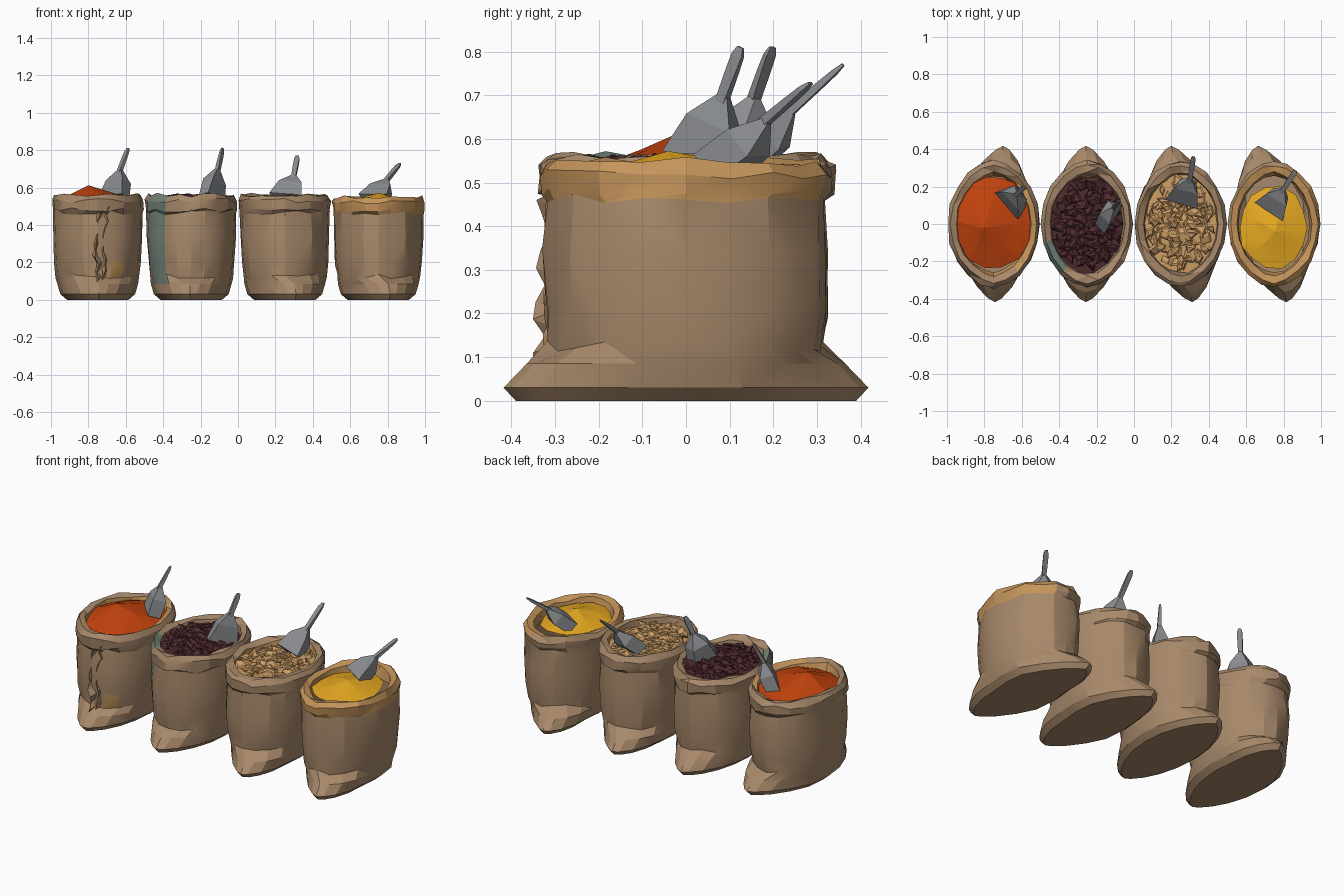
import bpy, bmesh, math, random
from mathutils import Vector, Matrix, Euler

random.seed(7)
if "Cube" in bpy.data.objects:
    bpy.data.objects.remove(bpy.data.objects["Cube"])


def material(name, rgb):
    m = bpy.data.materials.new(name)
    m.use_nodes = True
    m.diffuse_color = (*rgb, 1)
    bsdf = m.node_tree.nodes["Principled BSDF"]
    bsdf.inputs["Base Color"].default_value = (*rgb, 1)
    bsdf.inputs["Roughness"].default_value = 0.8
    return m


kraft = material("kraft paper", (0.39, 0.25, 0.145))
stain = material("spice stained paper", (0.56, 0.30, 0.105))
teal = material("faded teal print", (0.17, 0.23, 0.185))
orange = material("orange powder", (0.54, 0.055, 0.004))
maroon = material("dark dried petals", (0.08, 0.024, 0.028))
tan = material("pale dried flakes", (0.62, 0.35, 0.135))
yellow = material("yellow powder", (0.82, 0.41, 0.016))
steel = material("grey metal", (0.26, 0.27, 0.285))


def finish(bm, name, mats, angle=28, recalc=True):
    if recalc:
        bmesh.ops.recalc_face_normals(bm, faces=bm.faces)
    me = bpy.data.meshes.new(name)
    bm.to_mesh(me)
    bm.free()
    for m in mats:
        me.materials.append(m)
    if angle:
        me.polygons.foreach_set("use_smooth", [True] * len(me.polygons))
        me.set_sharp_from_angle(angle=math.radians(angle))
    ob = bpy.data.objects.new(name, me)
    bpy.context.collection.objects.link(ob)
    return ob


def loft(bm, rings, closed=True):
    """Bridge rows of points with quads and return the vertex rows."""
    rows = [[bm.verts.new(p) for p in r] for r in rings]
    n = len(rows[0])
    for a, b in zip(rows, rows[1:]):
        for i in range(n if closed else n - 1):
            j = (i + 1) % n
            bm.faces.new((a[i], a[j], b[j], b[i]))
    return rows


def outline(a, b, z, point, n=20):
    """Oval in plan; point = 1 is an ellipse, 2 is a lens pointed front and back."""
    pts = []
    for i in range(n):
        t = math.tau * i / n
        c, s = math.cos(t), math.sin(t)
        pts.append(Vector((a * math.copysign(abs(c) ** point, c), b * s, z)))
    return pts


# Sack section from the floor to the folded rim: half width, half depth, height, pointedness
SECTION = [
    (0.165, 0.39, 0.0, 1.4), (0.2, 0.418, 0.03, 1.45), (0.216, 0.365, 0.085, 1.2),
    (0.224, 0.316, 0.125, 1.0), (0.233, 0.323, 0.20, 0.95), (0.243, 0.327, 0.34, 0.95),
    (0.243, 0.318, 0.465, 1.0), (0.246, 0.338, 0.48, 1.1), (0.249, 0.342, 0.53, 1.1),
    (0.234, 0.318, 0.56, 1.15), (0.203, 0.28, 0.549, 1.15), (0.192, 0.262, 0.49, 1.1),
]


def sack(name, cx, front_tip, back_tip, rule, rim_drop=0.0):
    bm = bmesh.new()
    rings = []
    for k, (a, b, z, p) in enumerate(SECTION):
        ring = outline(a, b, z, p)
        for v in ring:
            # the low corners lean sideways, the paper is crumpled
            if k < 3:
                lean = max(0, abs(v.y) / 0.41 - 0.3)
                v.x += lean * (front_tip if v.y < 0 else back_tip)
            else:
                f = 1 + random.uniform(-0.03, 0.008)
                v.x *= f
                v.y *= f
                v.z += random.uniform(-0.012, 0.012)
                if k > 7:
                    v.z -= rim_drop
        rings.append(ring)
    rows = loft(bm, rings)
    bm.faces.new(rows[0][::-1])
    bm.normal_update()
    side = [f for f in bm.faces if len(f.verts) == 4]
    n = len(rows[0])
    for i, f in enumerate(side):
        f.material_index = rule(i // n, f.calc_center_median())
    bmesh.ops.triangulate(bm, faces=[f for f in side if random.random() < 0.6])
    ob = finish(bm, name, [kraft, stain, teal], 20, recalc=False)
    ob.location.x = cx
    return ob


def orange_rule(row, c):
    patch = row == 3 and c.y < 0 and 0.06 < c.x < 0.15
    inner = row == 10 or (row == 9 and c.x > 0.1)
    return 1 if patch or inner else 0


def teal_rule(row, c):
    return 2 if c.y < -0.12 and c.x < -0.13 and 1 < row < 10 else 0


def flake_rule(row, c):
    return 1 if row == 10 and c.y > 0 else 0


def yellow_rule(row, c):
    band = row in (6, 7, 8) and (c.y < 0 or c.x > 0.08)
    return 1 if band or row in (9, 10) else 0


sack("orange_powder_sack", -0.75, 0.01, 0.07, orange_rule)
sack("petal_sack", -0.25, -0.01, -0.01, teal_rule)
sack("flake_sack", 0.25, 0.085, -0.07, flake_rule)
sack("yellow_powder_sack", 0.75, 0.09, -0.12, yellow_rule, 0.012)


# Powder heaps and the beds under the loose pieces
def heap(name, mat, cx, cy, a, b, z, peak, shift=(0, 0)):
    bm = bmesh.new()
    rings = []
    for s in (1.0, 0.72, 0.38):
        ring = outline(a * s, b * s, z + (peak - z) * (1 - s) ** 1.1, 1.05, 14)
        for v in ring:
            v.x += shift[0] * (1 - s) + random.uniform(-0.008, 0.008)
            v.y += shift[1] * (1 - s) + random.uniform(-0.008, 0.008)
            v.z += random.uniform(-0.005, 0.005)
        rings.append(ring)
    rows = loft(bm, rings)
    top = bm.verts.new((*shift, peak))
    for i, v in enumerate(rows[-1]):
        bm.faces.new((v, rows[-1][(i + 1) % len(rows[-1])], top))
    ob = finish(bm, name, [mat], 12, recalc=False)
    ob.location = (cx, cy, 0)


heap("orange_powder", orange, -0.75, 0.01, 0.212, 0.25, 0.53, 0.612, (-0.05, -0.03))
heap("yellow_powder", yellow, 0.745, -0.02, 0.185, 0.22, 0.52, 0.572, (0.01, -0.02))
heap("petal_bed", maroon, -0.25, 0.0, 0.198, 0.265, 0.522, 0.54)
heap("flake_bed", tan, 0.25, 0.0, 0.198, 0.265, 0.522, 0.535)


# Loose pieces spread evenly over the beds in a spiral
def scatter(name, mat, cx, count, size, flat, tilt, z):
    bm = bmesh.new()
    for i in range(count):
        r, t = math.sqrt((i + 0.5) / count), 2.4 * i + random.uniform(-0.3, 0.3)
        spot = Vector((0.17 * r * math.cos(t), 0.235 * r * math.sin(t),
                       z + 0.012 * (1 - r) + random.uniform(-0.006, 0.006)))
        turn = Euler((random.uniform(-tilt, tilt), random.uniform(-tilt, tilt), t * 5)).to_matrix().to_4x4()
        s = size * random.uniform(0.7, 1.2)
        shape = Matrix.Diagonal((s, s * random.uniform(0.5, 0.9), s * flat, 1))
        bmesh.ops.create_cone(bm, cap_ends=True, segments=random.choice((3, 4)), radius1=1,
                              radius2=0.6, depth=1, matrix=Matrix.Translation(spot) @ turn @ shape)
    finish(bm, name, [mat], 0).location.x = cx


scatter("dried_petals", maroon, -0.25, 110, 0.045, 0.25, 0.55, 0.54)
scatter("dried_flakes", tan, 0.25, 110, 0.043, 0.18, 0.5, 0.537)


# Scoops: solid faceted blade sunk into the contents, with a tapered flat handle
def scoop(name, tip, neck, mouth, width_dir, width):
    tip, neck, mouth = Vector(tip), Vector(neck), Vector(mouth)
    axis = (mouth - neck).normalized()
    side = Vector(width_dir)
    side = (side - axis * side.dot(axis)).normalized()
    up = side.cross(axis)
    if up.z < 0:
        up.negate()

    bm = bmesh.new()
    rows = []
    for t, w, d in ((-0.05, 0.12, 0.1), (0.45, 0.7, 0.42), (1.15, 1.0, 0.4)):
        c = neck.lerp(mouth, t)
        w, d = w * width / 2, d * width
        rows.append([c + side * w * x + up * d * (y - 0.7)
                     for x, y in ((-1, 1), (-0.75, 0), (0.75, 0), (1, 1))])
    blade = loft(bm, rows)
    bm.faces.new(blade[0])
    bm.faces.new(blade[-1])
    finish(bm, name + "_blade", [steel], 0)

    bm = bmesh.new()
    along = (tip - neck).normalized()
    across = (side - along * side.dot(along)).normalized()
    deep = across.cross(along)
    rows = []
    for t, w, d in ((-0.1, 0.012, 0.011), (0.55, 0.014, 0.008), (0.85, 0.014, 0.006), (1, 0.008, 0.003)):
        c = neck.lerp(tip, t)
        rows.append([c + across * w * x + deep * d * y for x, y in ((-1, -1), (1, -1), (1, 1), (-1, 1))])
    bars = loft(bm, rows)
    bm.faces.new(bars[0])
    bm.faces.new(bars[-1])
    finish(bm, name + "_handle", [steel], 0)


scoop("orange_scoop", (-0.588, 0.198, 0.81), (-0.632, 0.155, 0.69), (-0.662, 0.115, 0.57), (0.14, -0.17, 0), 0.19)
scoop("petal_scoop", (-0.082, 0.125, 0.81), (-0.108, 0.085, 0.695), (-0.128, 0.035, 0.56), (0.5, 0.8, 0), 0.18)
scoop("flake_scoop", (0.318, 0.36, 0.77), (0.298, 0.235, 0.66), (0.262, 0.135, 0.565), (1, -0.2, 0), 0.18)
scoop("yellow_scoop", (0.865, 0.285, 0.728), (0.795, 0.18, 0.64), (0.735, 0.09, 0.56), (0.8, -0.5, 0), 0.18)


# Torn crumpled seam down the front of the first sack
bm = bmesh.new()
rows = []
for i in range(11):
    z = 0.09 + 0.039 * i
    x = -0.745 + 0.002 * i + random.uniform(-0.015, 0.015)
    out = random.uniform(0.0, 0.045)
    w = random.uniform(0.03, 0.045)
    rows.append([(x - w, -0.29, z), (x - w * 0.4, -0.315 - out, z - 0.02),
                 (x + w * 0.2, -0.3, z), (x + w * 0.7, -0.31 - out * 0.5, z + 0.02), (x + w, -0.29, z)])
loft(bm, rows, closed=False)
bmesh.ops.triangulate(bm, faces=bm.faces)
for f in bm.faces:
    if f.calc_center_median().x > -0.72 and random.random() < 0.25:
        f.material_index = 1
finish(bm, "torn_seam", [kraft, stain], 0)
